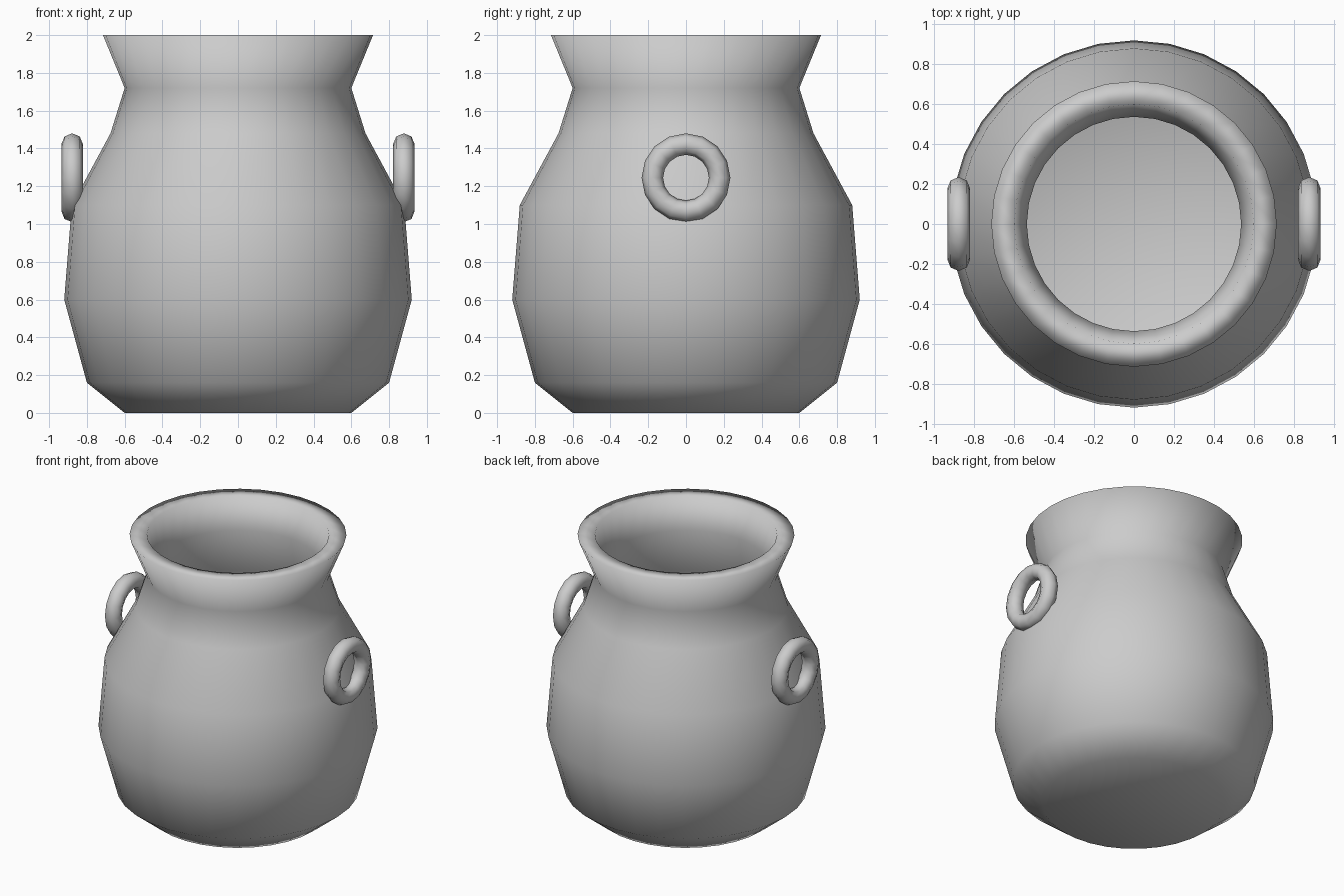
import bpy, bmesh
from math import pi, sin, cos

if "Cube" in bpy.data.objects:
    bpy.data.objects.remove(bpy.data.objects["Cube"])

SEGMENTS = 32


def lathe(name, profile):
    """Spin a closed-at-axis (radius, height) profile around z."""
    bm = bmesh.new()
    rings = []
    for r, z in profile:
        if r == 0:
            rings.append([bm.verts.new((0, 0, z))] * SEGMENTS)
        else:
            rings.append([bm.verts.new((r * cos(2 * pi * i / SEGMENTS),
                                        r * sin(2 * pi * i / SEGMENTS), z))
                          for i in range(SEGMENTS)])
    for a, b in zip(rings, rings[1:]):
        for i in range(SEGMENTS):
            j = (i + 1) % SEGMENTS
            quad = (a[i], a[j], b[j], b[i])
            bm.faces.new(list(dict.fromkeys(quad)))
    bmesh.ops.recalc_face_normals(bm, faces=bm.faces)
    for f in bm.faces:
        f.smooth = True
    mesh = bpy.data.meshes.new(name)
    bm.to_mesh(mesh)
    bm.free()
    obj = bpy.data.objects.new(name, mesh)
    bpy.context.collection.objects.link(obj)
    return obj


# Hollow pot: outside from the base up, over the rim, then down the inside
outside = [(0, 0), (0.6, 0), (0.8, 0.16), (0.92, 0.6), (0.88, 1.1),
           (0.675, 1.48), (0.6, 1.72), (0.715, 2.0)]
inside = [(0.6, 2.0), (0.537, 1.78), (0.61, 1.46), (0.81, 1.08),
          (0.85, 0.6), (0.74, 0.2), (0.54, 0.08), (0, 0.08)]
lathe("pot_body", outside + inside)

# Ring handles on the two shoulders
for side, name in ((-1, "left_ring_handle"), (1, "right_ring_handle")):
    bpy.ops.mesh.primitive_torus_add(
        major_segments=16, minor_segments=8,
        major_radius=0.178, minor_radius=0.057,
        location=(side * 0.878, 0, 1.245), rotation=(0, pi / 2, 0))
    handle = bpy.context.object
    handle.name = name
    bpy.ops.object.shade_smooth()
